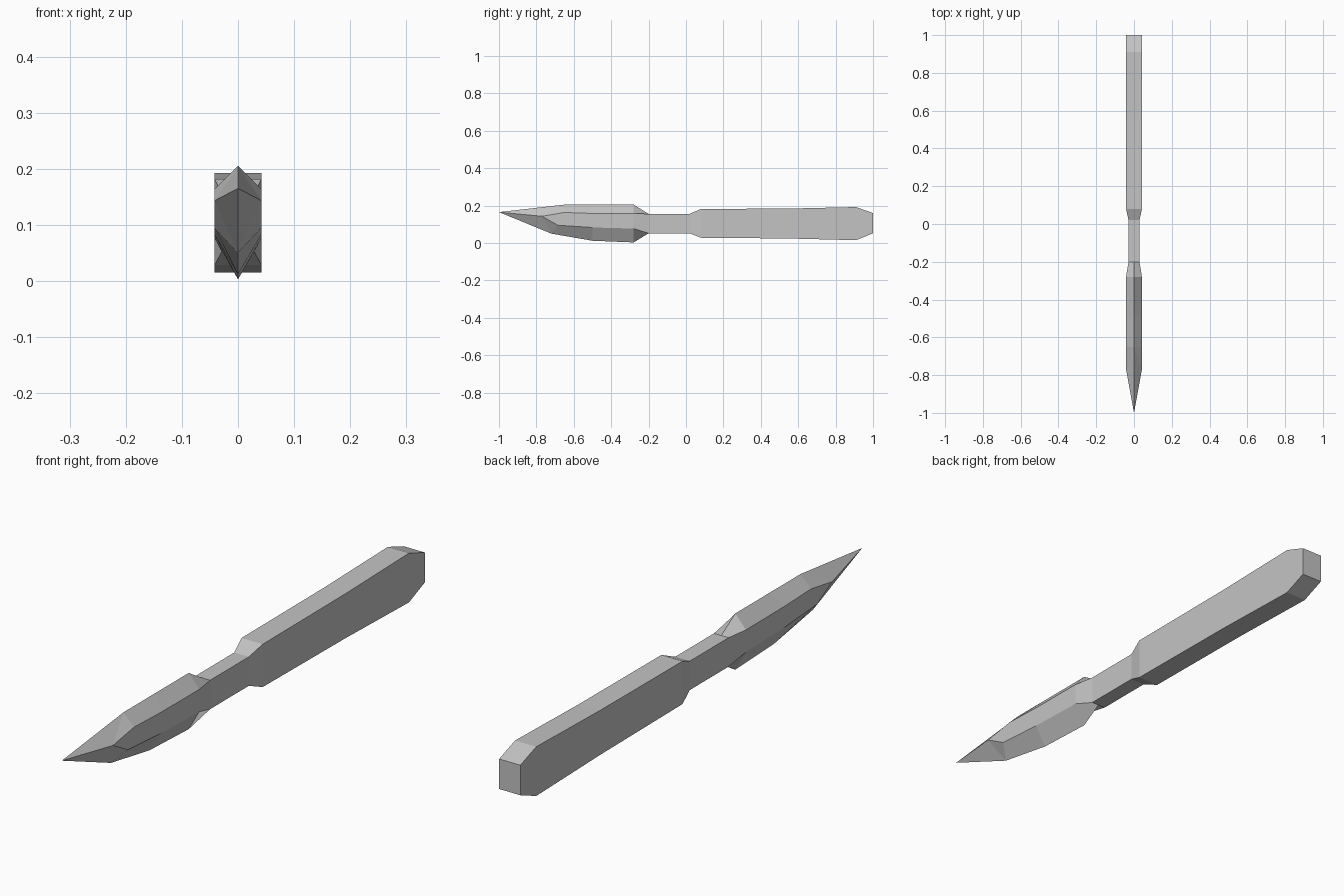
import bpy
import bmesh

default_cube = bpy.data.objects.get("Cube")
if default_cube:
    bpy.data.objects.remove(default_cube, do_unlink=True)


def make_material(name, colour):
    material = bpy.data.materials.new(name)
    material.use_nodes = True
    material.diffuse_color = colour
    shader = next(n for n in material.node_tree.nodes if n.type == 'BSDF_PRINCIPLED')
    shader.inputs["Base Color"].default_value = colour
    return material


def ring(half_width, spine, upper, lower, edge):
    """Six-sided cross-section; each argument after the width is a (y, z) pair."""
    w = half_width
    return [(0, *spine), (w, *upper), (w, *lower),
            (0, *edge), (-w, *lower), (-w, *upper)]


def box_ring(y, half_width, bottom, top):
    """Rectangular cross-section for the handle and neck."""
    return ring(half_width, (y, top), (y, top), (y, bottom), (y, bottom))


def loft(name, rings, material):
    """Skin the rings in order, merging any points that coincide."""
    bm = bmesh.new()
    loops = [[bm.verts.new(p) for p in points] for points in rings]
    for first, second in zip(loops, loops[1:]):
        count = len(first)
        for i in range(count):
            j = (i + 1) % count
            bm.faces.new((first[i], first[j], second[j], second[i]))
    bm.faces.new(loops[0])
    bm.faces.new(loops[-1])
    bmesh.ops.remove_doubles(bm, verts=bm.verts, dist=0.0005)
    bmesh.ops.recalc_face_normals(bm, faces=bm.faces)
    mesh = bpy.data.meshes.new(name)
    bm.to_mesh(mesh)
    bm.free()
    mesh.materials.append(material)
    obj = bpy.data.objects.new(name, mesh)
    bpy.context.collection.objects.link(obj)
    return obj


grey = make_material("plain grey", (0.55, 0.55, 0.55, 1))

# Handle, from the tapered butt to the narrow neck
wide, narrow = 0.042, 0.029
handle = [
    box_ring(1, wide, 0.052, 0.16),
    box_ring(0.91, wide, 0.015, 0.192),
    box_ring(0.55, wide, 0.024, 0.184),
    box_ring(0.08, wide, 0.028, 0.182),
    box_ring(0.02, narrow, 0.052, 0.156),
    box_ring(-0.2, narrow, 0.052, 0.156),
]

# Blade, with ridged spine and cutting edge, running to a single point
spine_end, edge_end = (-0.65, 0.205), (-0.72, 0.05)
shoulder, tip = (-0.77, 0.143), (-1, 0.165)
blade = [
    ring(wide, (-0.28, 0.205), (-0.28, 0.157), (-0.28, 0.077), (-0.28, 0.003)),
    ring(wide, (-0.47, 0.205), (-0.5, 0.158), (-0.5, 0.083), (-0.5, 0.012)),
    ring(wide, spine_end, (-0.65, 0.163), (-0.685, 0.095), edge_end),
    ring(wide, spine_end, shoulder, shoulder, edge_end),
    ring(0, tip, tip, tip, tip),
]

loft("knife", handle + blade, grey)
